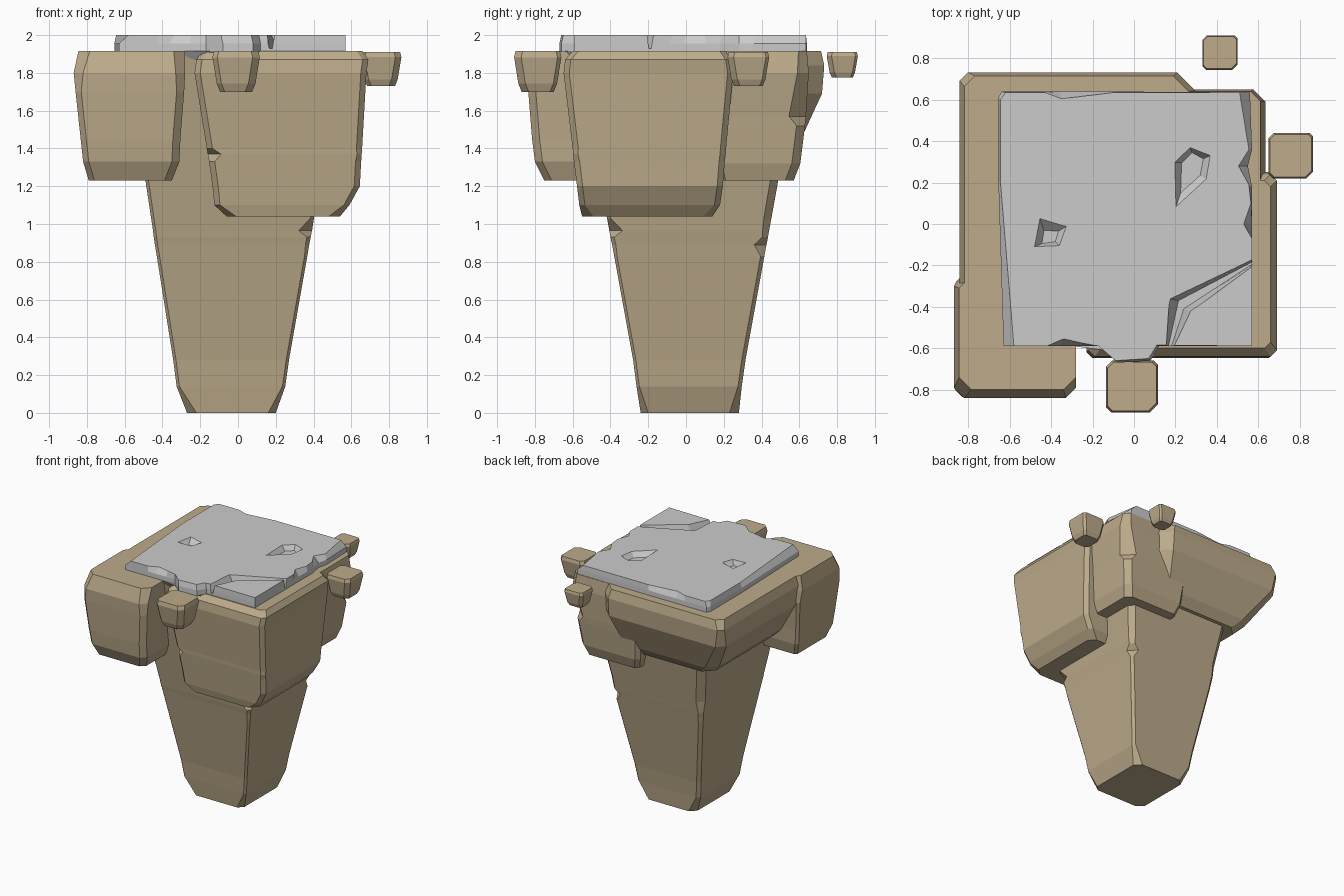
import bpy, bmesh

BROWN = bpy.data.materials.new("brown_stone")
BROWN.diffuse_color = (0.51, 0.41, 0.26, 1)


def loft(name, loops, mat=None):
    """Skin a stack of (z, [(x, y), ...]) loops and cap both ends."""
    bm = bmesh.new()
    rings = [[bm.verts.new((x, y, z)) for x, y in pts] for z, pts in loops]
    n = len(rings[0])
    for a, b in zip(rings, rings[1:]):
        for i in range(n):
            j = (i + 1) % n
            bm.faces.new((a[i], a[j], b[j], b[i]))
    bm.faces.new(rings[0][::-1])
    bm.faces.new(rings[-1])
    bmesh.ops.recalc_face_normals(bm, faces=bm.faces)
    me = bpy.data.meshes.new(name)
    bm.to_mesh(me)
    bm.free()
    ob = bpy.data.objects.new(name, me)
    bpy.context.collection.objects.link(ob)
    if mat:
        me.materials.append(mat)
    return ob


def rock(name, rings, cuts):
    """Rings are (z, x0, x1, y0, y1[, corner cuts]); cuts run front-left,
    front-right, back-right, back-left."""
    loops = []
    for z, x0, x1, y0, y1, *own in rings:
        a, b, c, d = own[0] if own else cuts
        loops.append((z, [(x0, y0 + a), (x0 + a, y0), (x1 - b, y0), (x1, y0 + b),
                          (x1, y1 - c), (x1 - c, y1), (x0 + d, y1), (x0, y1 - d)]))
    return loft(name, loops, BROWN)


def carve(target, cutter):
    mod = target.modifiers.new("carve", 'BOOLEAN')
    mod.operation, mod.solver, mod.object = 'DIFFERENCE', 'EXACT', cutter
    bpy.context.view_layer.objects.active = target
    bpy.ops.object.modifier_apply(modifier=mod.name)
    bpy.data.objects.remove(cutter)


# Tapered pillar, with chips on its right-hand edges
rock("pillar", [
    (0.00, -0.27, 0.20, -0.24, 0.28, (.05, .04, .05, .05)),
    (0.14, -0.325, 0.25, -0.262, 0.295),
    (0.28, -0.343, 0.27, -0.28, 0.315),
    (0.83, -0.43, 0.367, -0.38, 0.415),
    (0.89, -0.44, 0.377, -0.391, 0.426, (.015, .02, .065, .03)),
    (0.93, -0.446, 0.385, -0.40, 0.434, (.015, .02, .03, .03)),
    (0.965, -0.45, 0.392, -0.406, 0.44, (.015, .07, .035, .035)),
    (1.03, -0.46, 0.402, -0.418, 0.452, (.015, .02, .04, .05)),
    (1.90, -0.59, 0.55, -0.58, 0.61, (.02, .02, .05, .06)),
], (.015, .015, .02, .025))

# Large boulders wrapped round the pillar head
rock("front_right_boulder", [
    (1.04, -0.06, 0.54, -0.55, 0.14, (.05, .06, .05, .05)),
    (1.10, -0.125, 0.59, -0.565, 0.18),
    (1.20, -0.135, 0.645, -0.577, 0.195),
    (1.33, -0.153, 0.652, -0.593, 0.205),
    (1.37, -0.16, 0.655, -0.598, 0.21, (.07, .025, .03, .04)),
    (1.40, -0.165, 0.657, -0.60, 0.212),
    (1.80, -0.23, 0.68, -0.648, 0.25),
    (1.87, -0.22, 0.69, -0.64, 0.24),
    (1.915, -0.19, 0.66, -0.60, 0.21),
], (.03, .03, .03, .04))

rock("front_left_boulder", [
    (1.23, -0.79, -0.35, -0.75, -0.33),
    (1.33, -0.82, -0.31, -0.80, -0.30),
    (1.45, -0.833, -0.305, -0.815, -0.29),
    (1.70, -0.86, -0.285, -0.835, -0.26),
    (1.80, -0.87, -0.28, -0.84, -0.25, (.05, .05, .04, .05)),
    (1.915, -0.845, -0.28, -0.80, -0.25, (.06, .06, .04, .06)),
], (.03, .04, .04, .02))

rock("back_right_boulder", [
    (1.23, 0.05, 0.54, 0.18, 0.57),
    (1.32, 0.02, 0.57, 0.16, 0.605),
    (1.52, 0.0, 0.595, 0.15, 0.63),
    (1.57, 0.0, 0.60, 0.15, 0.635, (.03, .03, .09, .03)),
    (1.80, 0.0, 0.635, 0.15, 0.65, (.03, .03, .06, .03)),
    (1.915, 0.0, 0.61, 0.15, 0.64),
], (.03, .03, .045, .03))

rock("back_left_boulder", [
    (1.35, -0.60, 0.16, -0.30, 0.54),
    (1.42, -0.67, 0.22, -0.35, 0.595),
    (1.69, -0.835, 0.31, -0.42, 0.72, (.03, .03, .10, .06)),
    (1.84, -0.842, 0.31, -0.42, 0.732, (.03, .03, .10, .04)),
    (1.915, -0.82, 0.29, -0.42, 0.715, (.03, .03, .10, .05)),
], (.03, .03, .07, .08))

# Small loose stones: x0, x1, y0, y1, bottom, top
for name, x0, x1, y0, y1, z0, z1 in [
        ("front_stone", -0.135, 0.115, -0.91, -0.66, 1.70, 1.915),
        ("right_stone", 0.65, 0.865, 0.22, 0.44, 1.73, 1.91),
        ("back_stone", 0.33, 0.50, 0.745, 0.91, 1.775, 1.91)]:
    w, h = x1 - x0, z1 - z0

    def ring(f, inset):
        return (z0 + f * h, x0 + inset * w, x1 - inset * w, y0 + inset * w, y1 - inset * w)
    rock(name, [ring(0, .16), ring(.2, .09), ring(.85, .0), ring(1, .03)],
         (.1 * w, .15 * w, .08 * w, .12 * w))

# Flat grey slab with a broken rim: top x, y and bottom x, y
rim = [(-.58, -.59, -.63, -.59), (-.42, -.59, -.42, -.59), (-.34, -.555, -.36, -.59),
       (-.25, -.575, -.25, -.59), (-.17, -.59, -.17, -.59), (-.09, -.66, -.08, -.67),
       (.07, -.65, .08, -.66), (.11, -.585, .12, -.59), (.57, -.59, .57, -.59),
       (.57, -.07, .57, -.09), (.53, 0, .57, -.01), (.565, .10, .57, .10),
       (.555, .19, .57, .18), (.505, .28, .55, .28), (.555, .36, .57, .36),
       (.51, .635, .56, .635), (-.10, .635, -.10, .64), (-.35, .605, -.36, .64),
       (-.43, .635, -.44, .64), (-.62, .635, -.64, .64), (-.645, .60, -.655, .61),
       (-.645, .20, -.655, .20)]
slab = loft("top_slab", [(1.91, [p[2:] for p in rim]), (1.955, [p[2:] for p in rim]),
                         (2.0, [p[:2] for p in rim])])

# Corner crack and two pits carved into the slab
carve(slab, loft("crack_cutter", [
    (1.93, [(.16, -.62), (.215, -.37), (.60, -.168), (.60, -.175), (.24, -.41), (.172, -.62)]),
    (2.01, [(.153, -.62), (.17, -.36), (.60, -.155), (.60, -.185), (.28, -.42), (.185, -.62)])]))
carve(slab, loft("large_pit_cutter", [
    (1.96, [(.225, .15), (.23, .295), (.28, .345), (.335, .315), (.32, .235)]),
    (2.005, [(.20, .075), (.194, .30), (.27, .372), (.372, .332), (.352, .215)])]))
carve(slab, loft("small_pit_cutter", [
    (1.96, [(-.445, -.095), (-.435, -.03), (-.365, -.035), (-.38, -.085)]),
    (2.005, [(-.485, -.112), (-.457, .033), (-.322, -.008), (-.358, -.107)])]))

# Sloping grey underside seen between the front boulders
loft("slab_underside", [
    (1.84, [(-.22, -.56), (.05, -.56), (.05, -.40), (-.22, -.40)]),
    (1.915, [(-.30, -.59), (.10, -.64), (.10, -.40), (-.30, -.40)])])
